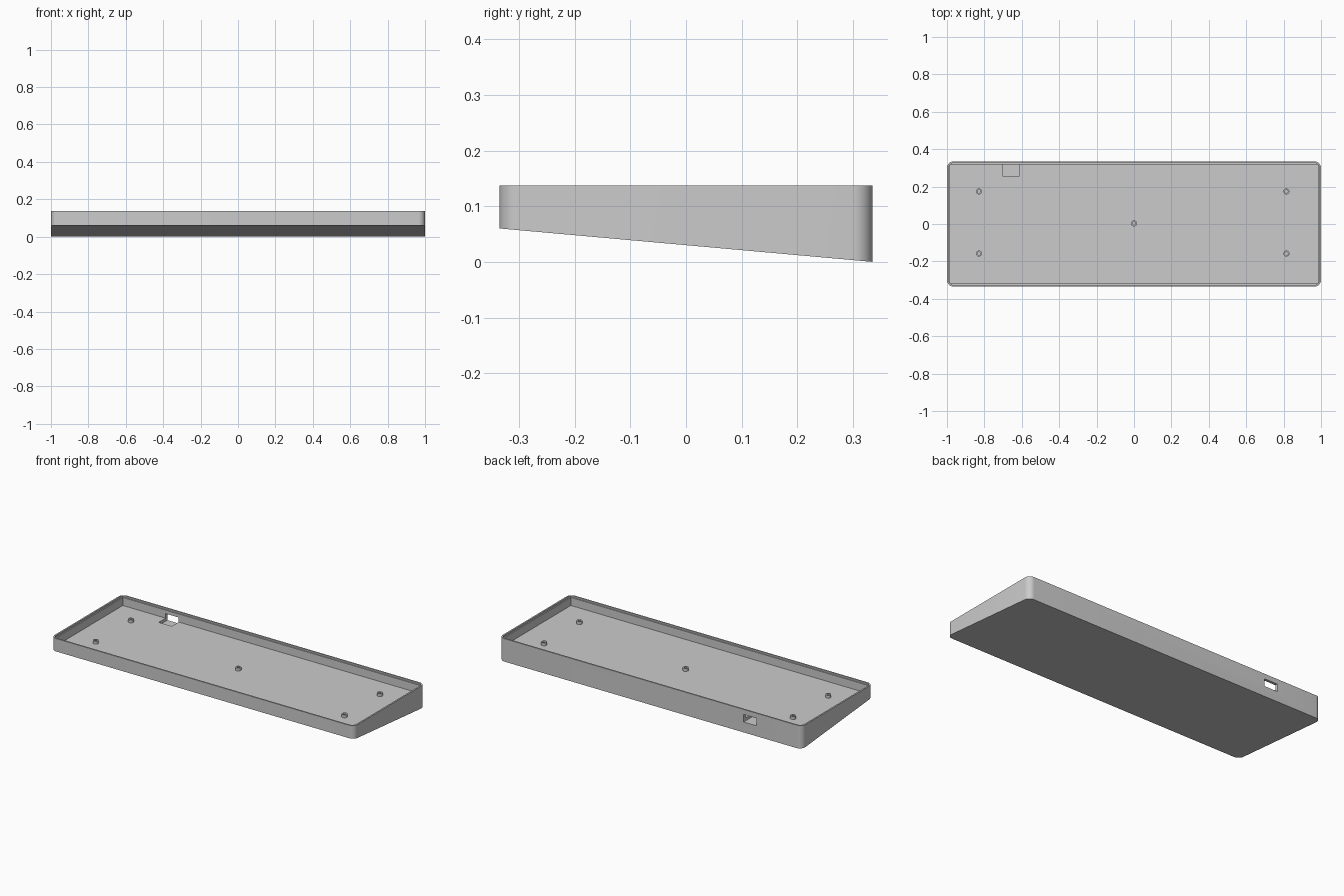
import bpy, bmesh, math
from mathutils import Vector

if "Cube" in bpy.data.objects:
    bpy.data.objects.remove(bpy.data.objects["Cube"])

HALF_X, HALF_Y, TOP = 1.0, 0.335, 0.137
FRONT_LIFT = 0.06
FLOOR = 0.08

grey = bpy.data.materials.new("case grey")
grey.use_nodes = True
colour = (0.6, 0.6, 0.6, 1)
grey.diffuse_color = colour
grey.node_tree.nodes["Principled BSDF"].inputs["Base Color"].default_value = colour


def outline(hx, hy, r, steps=10):
    """Rounded rectangle, counter-clockwise; r = 0 gives sharp corners."""
    if r == 0:
        return [(hx, hy), (-hx, hy), (-hx, -hy), (hx, -hy)]
    pts = []
    for q, (sx, sy) in enumerate([(1, 1), (-1, 1), (-1, -1), (1, -1)]):
        for i in range(steps + 1):
            a = math.pi / 2 * (q + i / steps)
            pts.append((sx * (hx - r) + r * math.cos(a), sy * (hy - r) + r * math.sin(a)))
    return pts


def prism(name, pts, bottom, top):
    """Upright prism; bottom is a function of y so it can slope."""
    bm = bmesh.new()
    low = [bm.verts.new((x, y, bottom(y))) for x, y in pts]
    high = [bm.verts.new((x, y, top)) for x, y in pts]
    bm.faces.new(low[::-1])
    bm.faces.new(high)
    for i in range(len(pts)):
        j = (i + 1) % len(pts)
        bm.faces.new((low[i], low[j], high[j], high[i]))
    return finish(name, bm)


def finish(name, bm):
    bmesh.ops.recalc_face_normals(bm, faces=bm.faces)
    mesh = bpy.data.meshes.new(name)
    bm.to_mesh(mesh)
    bm.free()
    mesh.materials.append(grey)
    obj = bpy.data.objects.new(name, mesh)
    bpy.context.collection.objects.link(obj)
    return obj


def smooth(obj):
    bpy.ops.object.select_all(action="DESELECT")
    obj.select_set(True)
    bpy.context.view_layer.objects.active = obj
    bpy.ops.object.shade_smooth_by_angle(angle=math.radians(30))


def cut(obj, cutter):
    bpy.ops.object.select_all(action="DESELECT")
    bpy.context.view_layer.objects.active = obj
    mod = obj.modifiers.new("cut", "BOOLEAN")
    mod.operation, mod.solver, mod.object = "DIFFERENCE", "EXACT", cutter
    bpy.ops.object.modifier_apply(modifier=mod.name)
    bpy.data.objects.remove(cutter)


# Wedge-shaped case with rounded vertical corners
case = prism("case", outline(HALF_X, HALF_Y, 0.035),
             lambda y: FRONT_LIFT * (HALF_Y - y) / (2 * HALF_Y), TOP)

# Shallow rounded step under the rim, then the square-cornered tray
cut(case, prism("rim_cutter", outline(HALF_X - 0.009, HALF_Y - 0.009, 0.026),
                lambda y: TOP - 0.009, TOP + 0.1))
cut(case, prism("tray_cutter", outline(HALF_X - 0.016, HALF_Y - 0.016, 0),
                lambda y: FLOOR, TOP + 0.2))

# Cable port through the back wall, sunk into the floor
port = [(x - 0.658, y + 0.354) for x, y in outline(0.043, 0.1, 0)]
cut(case, prism("port_cutter", port, lambda y: 0.062, 0.107))
smooth(case)


# Screw posts: hollow lathed tubes standing on the tray floor
def post(name, x, y, outer=0.016, inner=0.008, height=0.017, n=24):
    profile = [(outer, -0.002), (outer, height), (inner, height), (inner, 0.001)]
    bm = bmesh.new()
    rings = [[bm.verts.new((x + r * math.cos(math.tau * i / n),
                            y + r * math.sin(math.tau * i / n), FLOOR + z))
              for i in range(n)] for r, z in profile]
    for a, b in zip(rings, rings[1:]):
        for i in range(n):
            j = (i + 1) % n
            bm.faces.new((a[i], a[j], b[j], b[i]))
    bm.faces.new(rings[0][::-1])
    bm.faces.new(rings[-1])
    smooth(finish(name, bm))


for side, x in (("right", -0.829), ("left", 0.815)):
    for end, y in (("front", -0.158), ("back", 0.174)):
        post(f"screw_post_{end}_{side}", x, y)
post("screw_post_centre", 0, 0.003)
